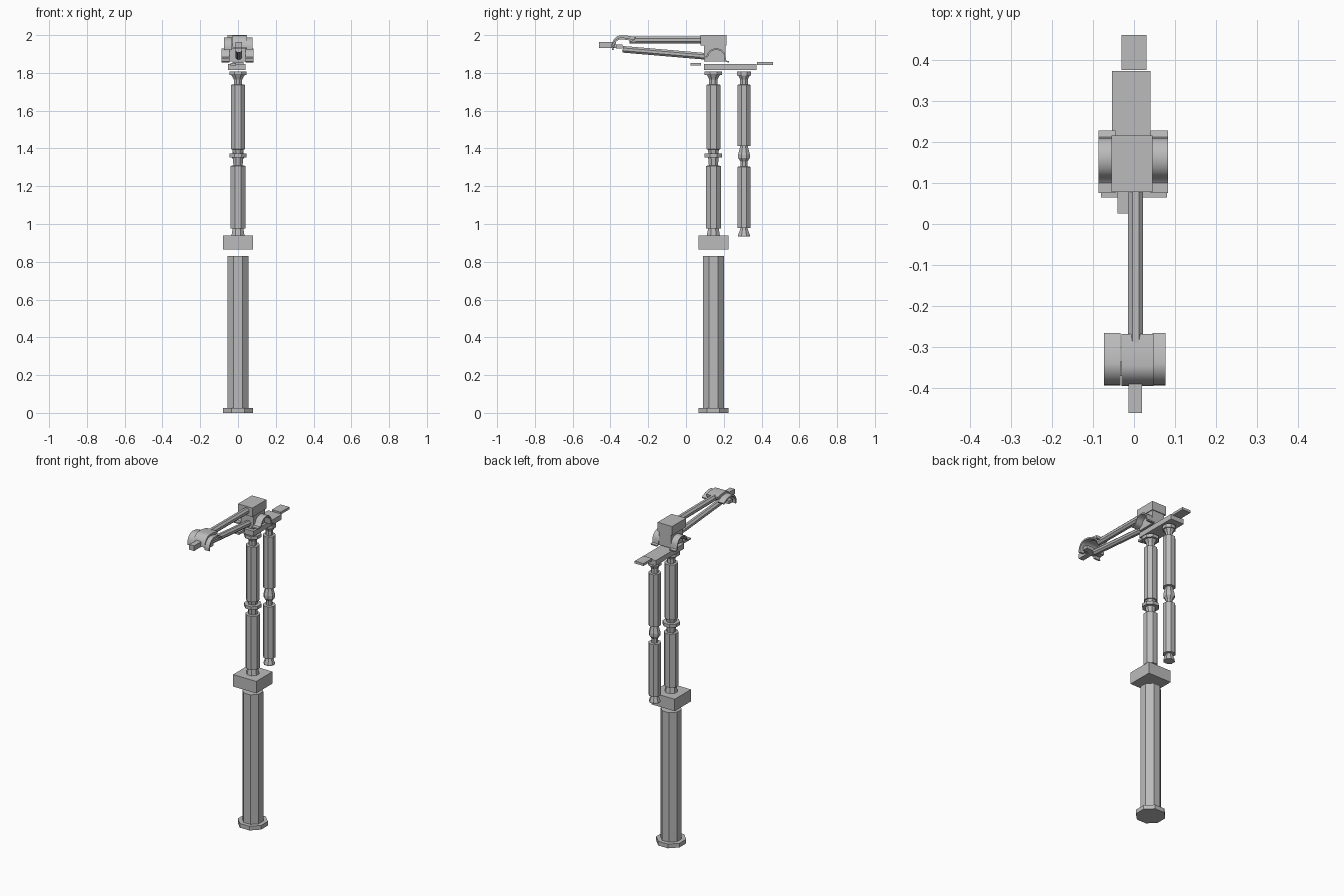
import bpy, bmesh, math
from mathutils import Vector, Matrix

if "Cube" in bpy.data.objects:
    bpy.data.objects.remove(bpy.data.objects["Cube"])

grey = bpy.data.materials.new("plain grey")
grey.use_nodes = True
grey.diffuse_color = (0.5, 0.5, 0.5, 1)
grey.node_tree.nodes["Principled BSDF"].inputs["Base Color"].default_value = (0.5, 0.5, 0.5, 1)


def finish(name, bm, smooth=False):
    bmesh.ops.recalc_face_normals(bm, faces=bm.faces)
    mesh = bpy.data.meshes.new(name)
    bm.to_mesh(mesh)
    bm.free()
    obj = bpy.data.objects.new(name, mesh)
    obj.data.materials.append(grey)
    bpy.context.collection.objects.link(obj)
    if smooth:
        bpy.ops.object.select_all(action="DESELECT")
        obj.select_set(True)
        bpy.context.view_layer.objects.active = obj
        bpy.ops.object.shade_smooth_by_angle(angle=math.radians(35))
    return obj


def box(name, x, y, z):
    bm = bmesh.new()
    bmesh.ops.create_cube(bm, size=1)
    for v in bm.verts:
        v.co = [sum(r) / 2 + c * (r[1] - r[0]) for r, c in zip((x, y, z), v.co)]
    return finish(name, bm)


def turned(name, y, profile, sides=8):
    """Faceted post from (across-flats radius, height) pairs."""
    bm = bmesh.new()
    rings = []
    for r, z in profile:
        r /= math.cos(math.pi / sides)
        angles = [2 * math.pi * (i + 0.5) / sides for i in range(sides)]
        rings.append([bm.verts.new((r * math.cos(a), y + r * math.sin(a), z)) for a in angles])
    for low, high in zip(rings, rings[1:]):
        for i in range(sides):
            j = (i + 1) % sides
            bm.faces.new((low[i], low[j], high[j], high[i]))
    bm.faces.new(rings[0])
    bm.faces.new(rings[-1])
    return finish(name, bm)


def rod(name, start, end, radius):
    start, end = Vector(start), Vector(end)
    axis = end - start
    turn = axis.to_track_quat("Z", "Y").to_matrix().to_4x4()
    bm = bmesh.new()
    bmesh.ops.create_cone(bm, cap_ends=True, segments=8, radius1=radius, radius2=radius,
                          depth=axis.length,
                          matrix=Matrix.Translation((start + end) / 2) @ turn
                          @ Matrix.Rotation(math.pi / 8, 4, "Z"))
    return finish(name, bm)


def strap(name, x, path, thick):
    """Bent sheet: a side path of (y, z) given thickness and width along x."""
    pts = [Vector(p) for p in path]
    bm = bmesh.new()
    rows = []
    for i, p in enumerate(pts):
        d = (pts[min(i + 1, len(pts) - 1)] - pts[max(i - 1, 0)]).normalized()
        q = p - Vector((-d.y, d.x)) * thick
        rows.append([bm.verts.new((s, c.x, c.y)) for s, c in
                     ((x[0], p), (x[1], p), (x[1], q), (x[0], q))])
    for a, b in zip(rows, rows[1:]):
        for i in range(4):
            j = (i + 1) % 4
            bm.faces.new((a[i], a[j], b[j], b[i]))
    bm.faces.new(rows[0])
    bm.faces.new(rows[-1])
    return finish(name, bm, True)


def arc(cy, cz, ry, rz, start, end, steps=10):
    angles = [math.radians(start + (end - start) * i / steps) for i in range(steps + 1)]
    return [(cy + ry * math.cos(a), cz + rz * math.sin(a)) for a in angles]


# Base and lower column
POST, REAR = 0.145, 0.307
turned("base_plinth", POST, [(0.08, 0), (0.08, 0.026)])
turned("lower_column", POST, [(0.056, 0.026), (0.056, 0.83)])
box("square_collar", (-0.08, 0.08), (0.065, 0.225), (0.864, 0.938))

# Main upper post
turned("main_post_lower", POST, [(0.035, 0.938), (0.028, 0.975), (0.039, 0.976), (0.039, 1.308),
                                 (0.024, 1.309), (0.028, 1.352)])
turned("main_post_ring", POST, [(0.046, 1.352), (0.046, 1.372)])
turned("main_post_upper", POST, [(0.026, 1.372), (0.03, 1.395), (0.037, 1.396), (0.037, 1.737),
                                 (0.022, 1.738), (0.022, 1.765), (0.034, 1.788)])
turned("main_post_cap", POST, [(0.046, 1.788), (0.046, 1.808)])

# Hanging rear post
turned("rear_post", REAR, [(0.031, 0.935), (0.031, 0.942), (0.018, 0.978), (0.034, 0.979),
                           (0.034, 1.303), (0.018, 1.304), (0.018, 1.33), (0.031, 1.35),
                           (0.031, 1.368), (0.02, 1.412), (0.034, 1.413), (0.034, 1.737),
                           (0.02, 1.738), (0.02, 1.765), (0.03, 1.786)])
turned("rear_post_cap", REAR, [(0.036, 1.786), (0.036, 1.808)])

# Mounting plates
box("mounting_plate", (-0.053, 0.04), (0.095, 0.372), (1.816, 1.848))
box("rear_tab", (-0.03, 0.03), (0.375, 0.46), (1.842, 1.857))
box("front_tab", (-0.04, -0.01), (0.025, 0.08), (1.839, 1.853))

# Shoulder block with a bent clip on both sides
box("shoulder_block", (-0.055, 0.045), (0.078, 0.215), (1.945, 2.0))
box("shoulder_core", (-0.045, 0.04), (0.095, 0.21), (1.86, 1.945))
clip = [(0.075, 1.885), (0.1, 1.885)] + arc(0.16, 1.885, 0.05, 0.045, 170, 0)
clip += [(0.212, 1.865), (0.228, 1.862)]
for side, x in (("left", (0.04, 0.083)), ("right", (-0.087, -0.045))):
    strap(side + "_shoulder_clip", x, clip, 0.008)

# Arm rods
rod("upper_arm_rod", (0.004, -0.3, 1.975), (0.004, 0.09, 1.973), 0.02)
rod("lower_arm_rod", (0.004, -0.335, 1.925), (0.004, 0.1, 1.888), 0.019)

# Curved head, side straps and nose
hood = arc(-0.345, 1.935, 0.05, 0.063, 180, 90) + [(-0.31, 1.997), (-0.268, 1.99)]
strap("head_hood", (-0.03, 0.048), hood, 0.016)
cheek = arc(-0.34, 1.93, 0.053, 0.058, 190, 90) + [(-0.3, 1.982), (-0.265, 1.965)]
for side, x in (("left", (0.045, 0.077)), ("right", (-0.073, -0.033))):
    strap(side + "_head_strap", x, cheek, 0.01)
box("head_crossbar", (-0.06, 0.065), (-0.37, -0.335), (1.93, 1.95))
box("nose", (-0.013, 0.02), (-0.46, -0.37), (1.932, 1.964))
